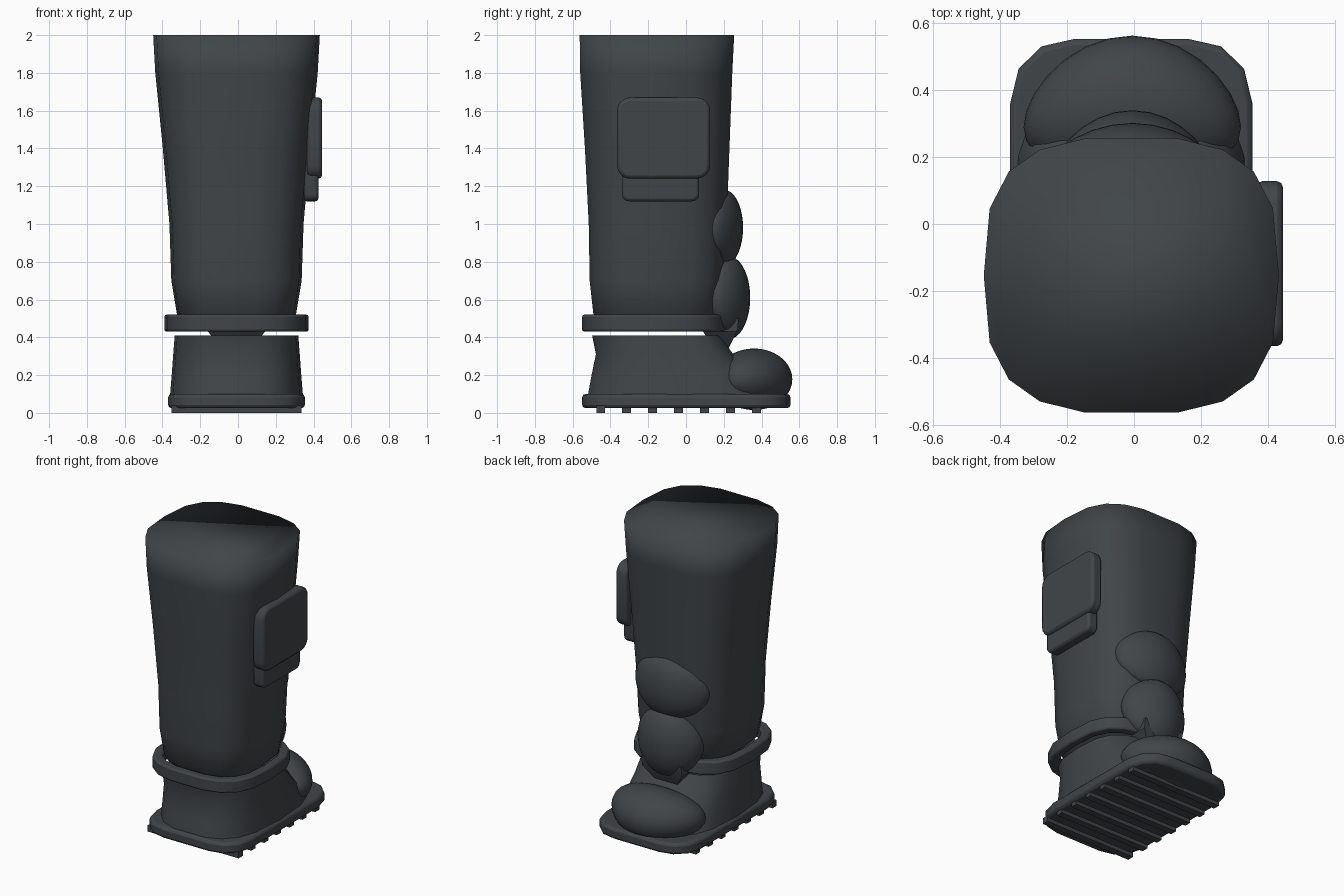
import bpy, bmesh
from mathutils import Vector, Matrix

if "Cube" in bpy.data.objects:
    bpy.data.objects.remove(bpy.data.objects["Cube"], do_unlink=True)

mat = bpy.data.materials.new("dark slate")
mat.use_nodes = True
SLATE = (0.052, 0.060, 0.066, 1)
mat.diffuse_color = SLATE
mat.node_tree.nodes["Principled BSDF"].inputs["Base Color"].default_value = SLATE

# quarter outlines in unit size, from the side towards the end
ROUND = [(1, 0), (.96, .49), (.83, .76), (.62, .92), (.32, 1)]
BOXY = [(1, .65), (.93, .84), (.74, .96), (.47, 1)]


def outline(quarter):
    """Mirror a quarter outline into a full loop."""
    half = quarter + [(-x, y) for x, y in reversed(quarter)]
    lower = [(-x, -y) for x, y in half]
    return [p for p in half if p[1] > 0 or p[0] > 0] + [p for p in lower if p[1] < 0 or p[0] < 0]


def finish(name, bm, angle=None, bevel=0, segments=2):
    bmesh.ops.recalc_face_normals(bm, faces=bm.faces)
    me = bpy.data.meshes.new(name)
    bm.to_mesh(me)
    bm.free()
    me.materials.append(mat)
    ob = bpy.data.objects.new(name, me)
    bpy.context.collection.objects.link(ob)
    if bevel:
        mod = ob.modifiers.new("soft edges", "BEVEL")
        mod.width, mod.segments = bevel, segments
        mod.limit_method, mod.angle_limit = "ANGLE", 0.8
    for p in me.polygons:
        p.use_smooth = True
    if angle:
        bpy.ops.object.select_all(action="DESELECT")
        ob.select_set(True)
        bpy.context.view_layer.objects.active = ob
        bpy.ops.object.shade_smooth_by_angle(angle=angle)
    return ob


def loft(name, quarter, sections, closed=False, **kw):
    """Skin outlines; each section is z, x half width, y back, y front."""
    bm = bmesh.new()
    rings = []
    for z, w, y0, y1 in sections:
        mid, half = (y0 + y1) / 2, (y1 - y0) / 2
        rings.append([bm.verts.new((x * w - .008, mid + y * half, z))
                      for x, y in outline(quarter)])
    pairs = list(zip(rings, rings[1:]))
    if closed:
        pairs.append((rings[-1], rings[0]))
    else:
        bm.faces.new(rings[0])
        bm.faces.new(rings[-1])
    n = len(rings[0])
    for a, b in pairs:
        for i in range(n):
            j = (i + 1) % n
            bm.faces.new((a[i], a[j], b[j], b[i]))
    return finish(name, bm, **kw)


def pad(name, centre, size, bend):
    """Ellipsoid whose sides wrap back around the leg."""
    bm = bmesh.new()
    bmesh.ops.create_uvsphere(bm, u_segments=28, v_segments=18, radius=1)
    for v in bm.verts:
        x, y, z = v.co
        v.co = Vector(centre) + Vector((x * size[0], y * size[1] - bend * x * x, z * size[2]))
    return finish(name, bm)


def box(name, low, high, corner=0, **kw):
    """Box, optionally with its outline corners rounded along x."""
    bm = bmesh.new()
    low, high = Vector(low), Vector(high)
    bmesh.ops.create_cube(bm, size=1, matrix=Matrix.Translation((low + high) / 2)
                          @ Matrix.Diagonal((*(high - low), 1)))
    if corner:
        edges = [e for e in bm.edges if abs(e.verts[0].co.x - e.verts[1].co.x) > .01]
        bmesh.ops.bevel(bm, geom=edges, offset=corner, segments=4, profile=.5, affect="EDGES")
    return finish(name, bm, angle=.6, **kw)


# trouser leg
loft("trouser_leg", ROUND, [
    (.45, .25, -.42, .11), (.52, .315, -.49, .18), (.70, .345, -.51, .20),
    (1.0, .355, -.515, .215), (1.4, .39, -.535, .23), (1.8, .43, -.56, .245),
    (2.0, .441, -.563, .255)])

# ankle cuff, a hollow band
loft("ankle_cuff", ROUND, [
    (.43, .382, -.55, .215), (.52, .382, -.55, .205),
    (.52, .325, -.49, .15), (.43, .325, -.49, .15)], closed=True, angle=.7, bevel=.012)

# boot body
loft("boot_body", ROUND, [
    (.09, .352, -.52, .46), (.20, .343, -.50, .37),
    (.31, .335, -.477, .25), (.41, .327, -.497, .18)], angle=.9)

# sole and tread bars
loft("sole", BOXY, [(.025, .362, -.55, .553), (.10, .362, -.55, .553)],
     angle=.7, bevel=.018)
for i in range(7):
    y = -.452 + i * .1375
    box(f"tread_bar_{i + 1}", (-.352, y - .023, 0), (.337, y + .023, .04))

# rounded armour pads on toe, instep and shin
pad("toe_pad", (-.005, .36, .178), (.325, .203, .163), .07)
pad("lower_shin_pad", (-.005, .225, .61), (.235, .115, .22), .06)
pad("upper_shin_pad", (-.005, .205, .98), (.275, .097, .20), .06)

# tapered instep tongue below the shin pads
bm = bmesh.new()
loops = [[bm.verts.new((x * w - .008, y, z)) for x, y in ((-1, y0), (1, y0), (1, y1), (-1, y1))]
         for z, w, y0, y1 in ((.32, .07, .17, .215), (.43, .15, .09, .27), (.50, .15, .09, .28))]
bm.faces.new(loops[0])
bm.faces.new(loops[2])
for a, b in zip(loops, loops[1:]):
    for i in range(4):
        j = (i + 1) % 4
        bm.faces.new((a[i], a[j], b[j], b[i]))
finish("instep_tongue", bm, angle=.5)

# side pouch and its flap
box("side_pouch", (.35, -.34, 1.12), (.425, .07, 1.45), corner=.04, bevel=.015)
box("pouch_flap", (.365, -.365, 1.24), (.445, .128, 1.67), corner=.07, bevel=.018)
